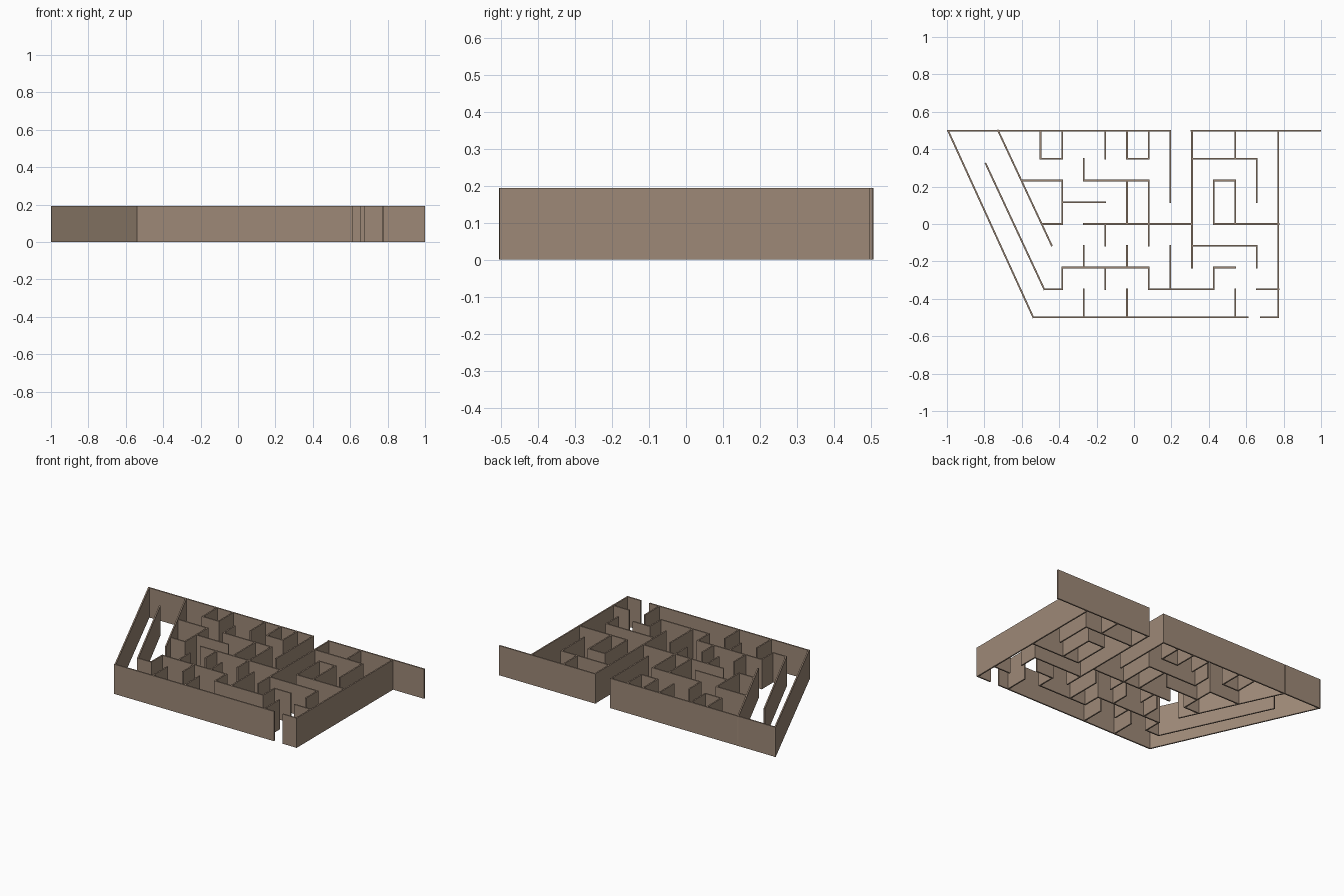
import bpy, bmesh
from mathutils import Vector, Matrix

if "Cube" in bpy.data.objects:
    bpy.data.objects.remove(bpy.data.objects["Cube"])

H, T = 0.194, 0.009          # wall height and thickness
EDGE = 0.4985                # centre line of the front and back walls

mat = bpy.data.materials.new("warm brown")
mat.diffuse_color = (0.34, 0.25, 0.185, 1)
mat.use_nodes = True
mat.node_tree.nodes["Principled BSDF"].inputs["Base Color"].default_value = mat.diffuse_color


def grid(c, r):
    """Maze grid: column 0-11 from the left, row 0-8 from the back."""
    y = EDGE if r == 0 else -EDGE if r == 8 else (4 - r) * 0.1163
    return Vector((-0.5 + 0.1157 * c, y))


def add_wall(bm, a, b):
    """Upright slab from a to b, with ends lengthened to close corners."""
    a, b = Vector(a), Vector(b)
    d = b - a
    n = d.normalized()
    mid = (a + b) / 2
    m = Matrix(((n.x, -n.y, 0, mid.x), (n.y, n.x, 0, mid.y),
                (0, 0, 1, H / 2), (0, 0, 0, 1)))
    size = Matrix.Diagonal((d.length + T, T, H, 1))
    bmesh.ops.create_cube(bm, size=1, matrix=m @ size)


def build(name, paths):
    bm = bmesh.new()
    for path in paths:
        for a, b in zip(path, path[1:]):
            add_wall(bm, a, b)
    me = bpy.data.meshes.new(name)
    bm.to_mesh(me)
    bm.free()
    me.materials.append(mat)
    bpy.context.collection.objects.link(bpy.data.objects.new(name, me))


def on_grid(paths):
    return [[grid(*p) for p in path] for path in paths]


# Outer walls with the two gateways
build("outer_walls", [
    [(-0.9945, EDGE), (0.19, EDGE)],
    [(0.307, EDGE), (0.9955, EDGE)],
    [(-0.994, EDGE), (-0.539, -EDGE), (0.608, -EDGE)],
    [(0.679, -EDGE), (0.772, -EDGE), (0.772, EDGE)],
])

# Slanted passage walls
build("slanted_walls", [
    [(-0.727, 0.5), (-0.44, -0.115)],
    [(-0.793, 0.323), (-0.48, -0.349), grid(1, 7)],
    [(-0.598, grid(0, 2).y), grid(1, 2), grid(1, 4), (-0.488, 0)],
])

# Left half of the maze
build("left_maze_walls", on_grid([
    [(0, 0), (0, 1), (1, 1), (1, 0)],
    [(4, 0), (4, 1), (5, 1), (5, 0)],
    [(2, 1), (2, 2), (5, 2), (5, 5)],
    [(1, 3), (3, 3)],
    [(2, 4), (7, 4)],
    [(1, 7), (1, 6), (5, 6), (5, 7), (8, 7), (8, 6), (9, 6)],
]))

# Right half of the maze
build("right_maze_walls", on_grid([
    [(7, 0), (7, 6)],
    [(7, 1), (10, 1), (10, 3)],
    [(8, 4), (8, 2), (9, 2), (9, 4)],
    [(8, 4), (11, 4)],
    [(7, 5), (10, 5), (10, 6)],
    [(10, 7), (11, 7)],
]))

# Single straight stubs: (column, first row, last row)
stubs = [(3, 0, 1), (6, 0, 3), (9, 0, 1), (4, 2, 4), (3, 4, 5), (2, 5, 6),
         (4, 5, 6), (3, 6, 7), (6, 5, 7), (2, 7, 8), (4, 7, 8), (9, 7, 8)]
build("stub_walls", on_grid([[(c, r0), (c, r1)] for c, r0, r1 in stubs]))
